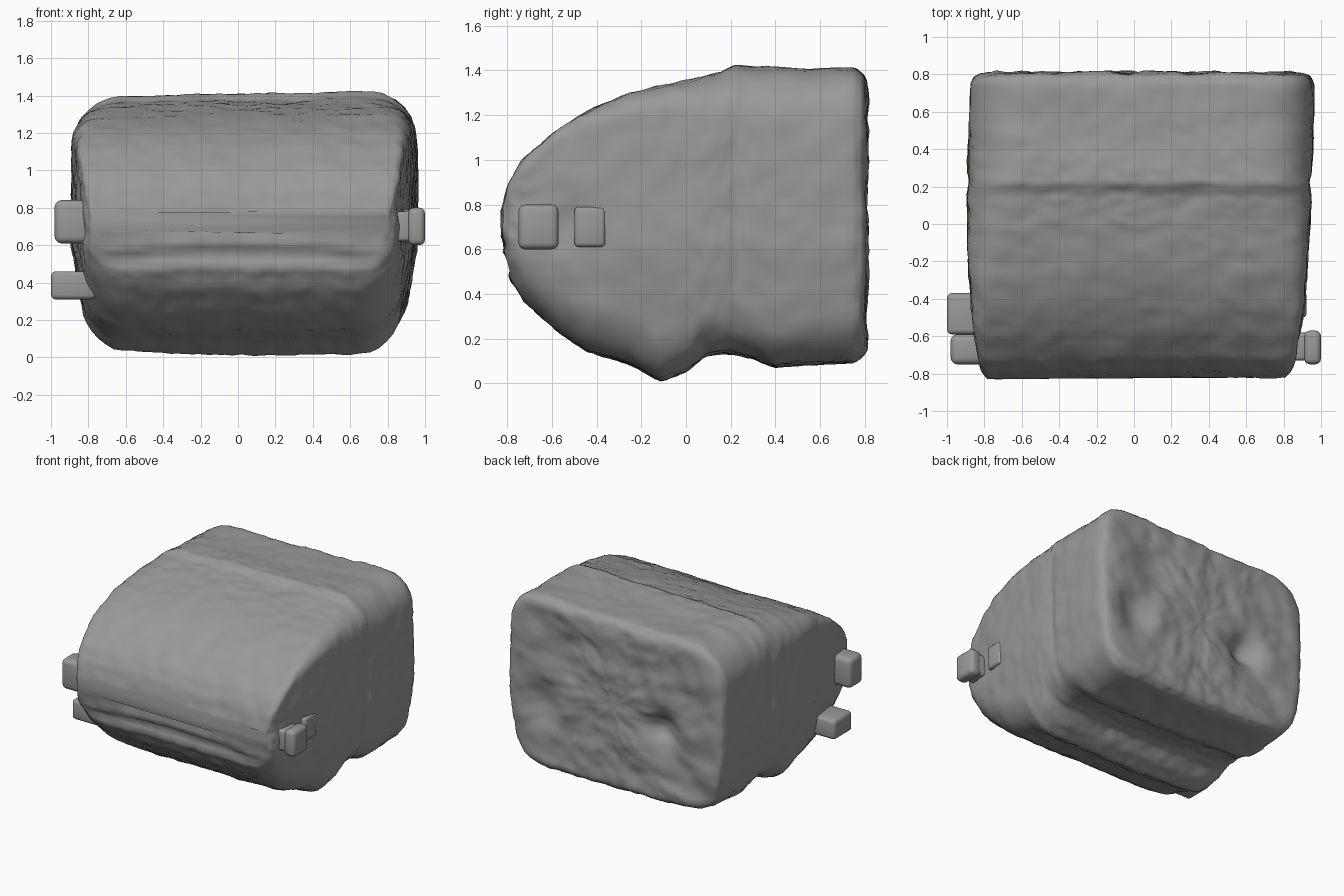
import bpy, bmesh, math
from mathutils import Vector, noise

if "Cube" in bpy.data.objects:
    bpy.data.objects.remove(bpy.data.objects["Cube"])

# Stations along y: y, bottom z, top z, left x, right x, top corner radius
STATIONS = [
    (-0.825, 0.66, 0.78, -0.78, 0.81, 0.02),
    (-0.79, 0.48, 0.90, -0.81, 0.84, 0.03),
    (-0.73, 0.37, 1.00, -0.83, 0.86, 0.04),
    (-0.59, 0.24, 1.125, -0.85, 0.885, 0.05),
    (-0.45, 0.145, 1.215, -0.865, 0.905, 0.07),
    (-0.25, 0.085, 1.295, -0.885, 0.925, 0.11),
    (-0.11, 0.005, 1.33, -0.89, 0.935, 0.14),
    (0.00, 0.05, 1.355, -0.89, 0.94, 0.17),
    (0.08, 0.12, 1.37, -0.89, 0.945, 0.19),
    (0.16, 0.135, 1.385, -0.89, 0.945, 0.21),
    (0.22, 0.13, 1.42, -0.885, 0.945, 0.23),
    (0.30, 0.115, 1.415, -0.885, 0.95, 0.24),
    (0.40, 0.07, 1.41, -0.885, 0.955, 0.24),
    (0.55, 0.085, 1.405, -0.88, 0.96, 0.24),
    (0.75, 0.095, 1.405, -0.875, 0.96, 0.24),
    (0.79, 0.12, 1.38, -0.855, 0.94, 0.22),
]
STEPS = 5


def gauss(d, w):
    return math.exp(-(d / w) ** 2)


def section(y, zb, zt, xl, xr, rt):
    """Rounded rectangle whose sides draw in towards the bottom."""
    h = zt - zb
    rt, rb = min(rt, h * 0.35), min(0.2, h * 0.35)
    corners = [(xr, zt, -1, -1, rt, 0), (xl, zt, 1, -1, rt * 1.15, 90),
               (xl, zb, 1, 1, rb, 180), (xr, zb, -1, 1, rb, 270)]
    arcs = []
    for cx, cz, sx, sz, r, a0 in corners:
        arcs.append([Vector((cx + sx * r + r * math.cos(math.radians(a0 + 15 * i)), y,
                             cz + sz * r + r * math.sin(math.radians(a0 + 15 * i))))
                     for i in range(7)])
    pts = []
    for k, arc in enumerate(arcs):
        pts += arc
        a, b = arc[-1], arcs[(k + 1) % 4][0]
        n = 44 if k % 2 == 0 else 22
        pts += [a.lerp(b, i / n) for i in range(1, n)]
    for p in pts:
        # Side taper, top sloping down to the left, bottom edges lifted
        p.x *= 1 - 0.18 * max(0, 0.6 - p.z)
        if p.z > 1.1:
            p.z += 0.016 * (p.x - 0.6) * (p.z - 1.1) / 0.3
        elif p.z < 0.4:
            p.z += 0.04 * (p.x - 0.15) ** 2 * (0.4 - p.z) / 0.4
    return pts


def shrink(ring, f, dy):
    c = sum(ring, Vector()) / len(ring)
    return [c + (p - c) * f + Vector((0, dy, 0)) for p in ring]


# Body rings; the back is closed with shrinking rings
rings = []
for a, b in zip(STATIONS, STATIONS[1:]):
    rings += [section(*[p + (q - p) * i / STEPS for p, q in zip(a, b)]) for i in range(STEPS)]
rings.append(section(*STATIONS[-1]))
rings += [shrink(rings[-1], f, 0.015) for f in [1 - 0.04 * i for i in range(1, 25)] + [0.01]]

bm = bmesh.new()
loops = [[bm.verts.new(p) for p in r] for r in rings]
n = len(loops[0])
for r0, r1 in zip(loops, loops[1:]):
    for i in range(n):
        bm.faces.new((r0[i], r0[(i + 1) % n], r1[(i + 1) % n], r1[i]))
bm.faces.new(loops[0])
bm.faces.new(loops[-1])
bmesh.ops.recalc_face_normals(bm, faces=bm.faces)
for _ in range(2):
    bmesh.ops.smooth_vert(bm, verts=[v for r in loops[1:] for v in r], factor=0.4,
                          use_axis_x=True, use_axis_y=True, use_axis_z=True)
bm.normal_update()

# Hollows in the back face: x, z, width, depth
HOLLOWS = [(-0.35, 0.66, 0.12, 0.10), (0.64, 0.6, 0.13, 0.06), (0.5, 1.08, 0.16, 0.03),
           (-0.6, 0.4, 0.15, 0.015)]
moves = []
for v in bm.verts:
    x, y, z = v.co
    d = (0.007 * noise.noise(v.co * 4) + 0.007 * noise.noise(v.co * 9)
         + 0.007 * noise.noise(v.co * 19))
    move = v.normal * d
    # Front sags slightly in the middle
    if y < -0.4:
        move.y += 0.012 * gauss(x, 0.45)
    # Lip ridges across the lower front, bowed slightly upwards
    if y < -0.5:
        side = 1 / (1 + math.exp((abs(x) - 0.7) * 30))
        zz = z + 0.06 * x * x
        move += v.normal * side * (-0.012 * gauss(zz - 0.655, 0.02) + 0.010 * gauss(zz - 0.61, 0.03)
                                   - 0.025 * gauss(zz - 0.55, 0.025)
                                   + 0.008 * gauss(zz - 0.48, 0.03))
    # Rough, hollowed back that fades out at the rim
    if y > 0.775:
        edge = min(x + 0.86, 0.94 - x, z - 0.12, 1.38 - z)
        inner = min(1, max(0, edge / 0.1))
        rough = (0.02 * noise.noise(Vector((x * 3, 3, z * 5)))
                 + 0.012 * noise.noise(Vector((x * 8, 7, z * 10))))
        move.y += inner * (rough - sum(k * gauss(math.hypot(x - hx, z - hz), w)
                                       for hx, hz, w, k in HOLLOWS))
    # Shallow seam down the sides, dimple behind the right knob
    if 0.25 < z < 1.25 and abs(v.normal.x) > 0.7:
        move -= v.normal * 0.008 * gauss(y - 0.23, 0.03)
        if x > 0:
            move -= v.normal * 0.02 * gauss(math.hypot(y + 0.55, z - 0.7), 0.1)
    moves.append(move)
for v, m in zip(bm.verts, moves):
    v.co += m
mesh = bpy.data.meshes.new("body")
bm.to_mesh(mesh)
bm.free()
body = bpy.data.objects.new("body", mesh)
bpy.context.collection.objects.link(body)

stone = bpy.data.materials.new("dark_grey")
stone.diffuse_color = (0.32, 0.32, 0.31, 1)
stone.use_nodes = True
stone.node_tree.nodes["Principled BSDF"].inputs["Base Color"].default_value = stone.diffuse_color
mesh.materials.append(stone)
for p in mesh.polygons:
    p.use_smooth = True


def soft_box(name, x, y, z, bevel):
    """Bevelled box from (min, max) ranges."""
    bpy.ops.mesh.primitive_cube_add(size=1, location=[sum(r) / 2 for r in (x, y, z)])
    ob = bpy.context.object
    ob.name = name
    ob.scale = [r[1] - r[0] for r in (x, y, z)]
    bpy.ops.object.transform_apply(location=False, rotation=False, scale=True)
    m = ob.modifiers.new("bevel", 'BEVEL')
    m.width, m.segments = bevel, 3
    ob.data.materials.append(stone)
    for p in ob.data.polygons:
        p.use_smooth = True
    return ob


# Side knobs, with a narrower neck and a low pad on the right
soft_box("right_knob", (0.91, 1.0), (-0.75, -0.57), (0.60, 0.80), 0.03)
soft_box("right_knob_neck", (0.80, 0.94), (-0.73, -0.58), (0.62, 0.78), 0.02)
soft_box("right_pad", (0.85, 0.922), (-0.50, -0.36), (0.61, 0.79), 0.02)
soft_box("left_knob", (-0.98, -0.78), (-0.75, -0.59), (0.61, 0.84), 0.035)
soft_box("left_peg", (-1.0, -0.76), (-0.59, -0.37), (0.31, 0.46), 0.025)
